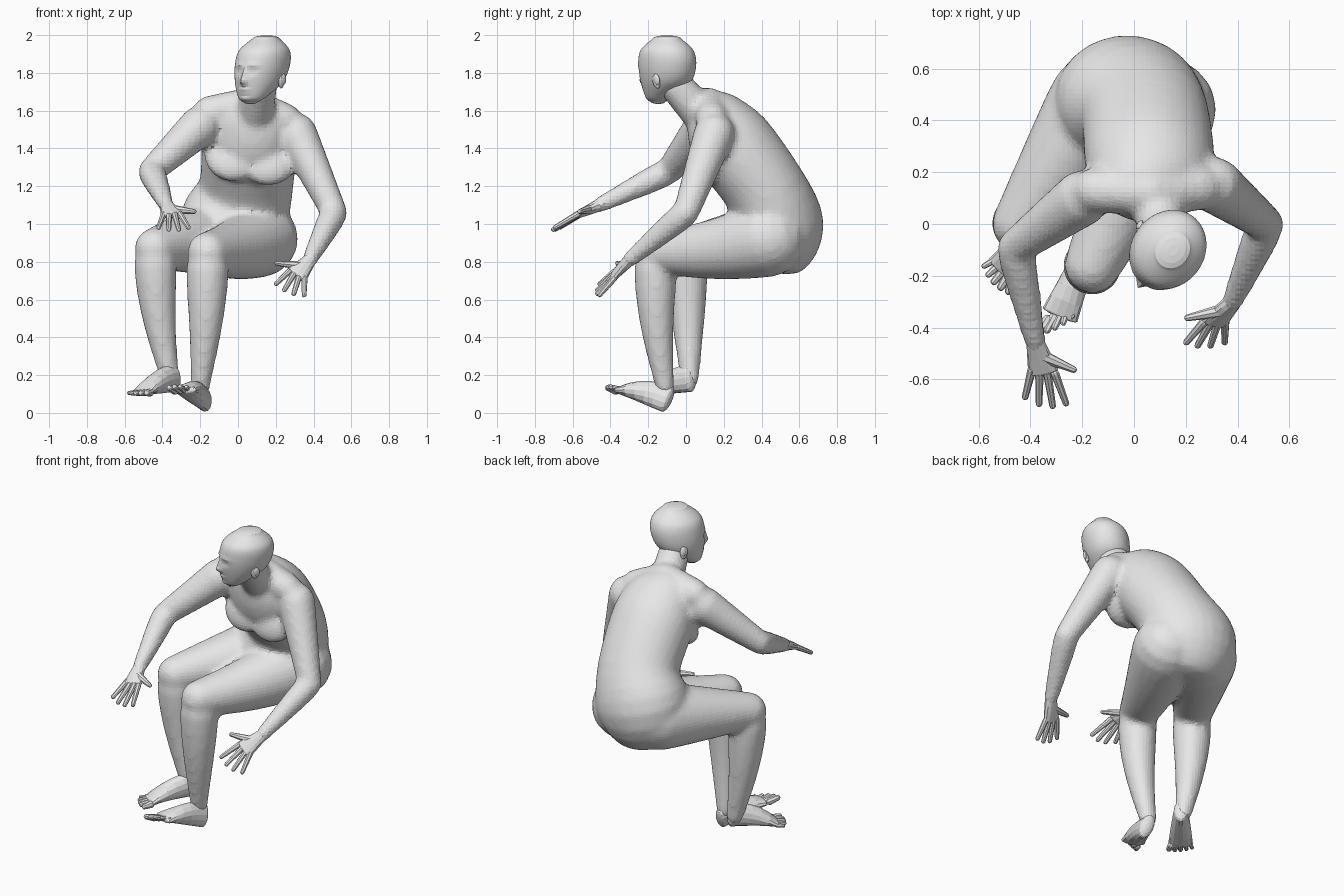
import bpy, bmesh, math
from mathutils import Vector, Matrix

default_cube = bpy.data.objects.get("Cube")
if default_cube:
    bpy.data.objects.remove(default_cube, do_unlink=True)

grey = (0.8, 0.8, 0.8, 1)
skin = bpy.data.materials.new("plain grey")
skin.use_nodes = True
skin.diffuse_color = grey
skin.node_tree.nodes["Principled BSDF"].inputs["Base Color"].default_value = grey


def spline(rows, steps):
    """Catmull-Rom interpolation through rows of (x, y, z, half width, half depth)."""
    padded = [rows[0], *rows, rows[-1]]
    result = []
    for i in range(len(rows) - 1):
        for step in range(steps):
            t = step / steps
            result.append([b + t / 2 * (c - a + t * (2 * a - 5 * b + 4 * c - d
                                                     + t * (3 * b - a - 3 * c + d)))
                           for a, b, c, d in zip(*padded[i:i + 4])])
    return result + [rows[-1]]


def loft(bm, rows, across=(1, 0, 0), sides=16, dome=1.0, axis=None):
    """Tube of elliptical rings along a path, with rounded ends."""
    centres = [Vector(row[:3]) for row in rows]
    last = len(rows) - 1
    rings = []
    for i, (centre, row) in enumerate(zip(centres, rows)):
        along = axis or centres[min(i + 1, last)] - centres[max(i - 1, 0)]
        rings.append((centre, along.normalized(), row[3], row[4]))

    def rounded_end(ring, sign):
        centre, along, wide, deep = ring
        bulge = along * sign * dome * min(wide, deep)
        angles = [math.radians(deg) for deg in (25, 50, 75)]
        return [(centre + bulge * math.sin(k), along, wide * math.cos(k), deep * math.cos(k))
                for k in angles]

    rings = rounded_end(rings[0], -1)[::-1] + rings + rounded_end(rings[-1], 1)
    loops = []
    for centre, along, wide, deep in rings:
        u = Vector(across)
        u = (u - along * u.dot(along)).normalized()
        v = along.cross(u)
        turns = [math.tau * k / sides for k in range(sides)]
        loops.append([bm.verts.new(centre + u * wide * math.cos(w) + v * deep * math.sin(w))
                      for w in turns])
    for low, high in zip(loops, loops[1:]):
        for k in range(sides):
            n = (k + 1) % sides
            bm.faces.new((low[k], low[n], high[n], high[k]))
    bm.faces.new(loops[0][::-1])
    bm.faces.new(loops[-1])


def limb(bm, start, end, thick, thin, muscle=0.0, bow=(0, 0, 0), steps=8, **options):
    """Tapered limb between two joints, swelling by muscle in its upper half and curving by bow."""
    start, end, bow = Vector(start), Vector(end), Vector(bow)
    rows = []
    for i in range(steps + 1):
        t = i / steps
        radius = thick + (thin - thick) * t + muscle * math.sin(math.pi * math.sqrt(t))
        centre = start.lerp(end, t) + bow * math.sin(math.pi * t)
        rows.append((*centre, radius, radius))
    loft(bm, rows, **options)


def ellipsoid(bm, centre, size, tilt):
    matrix = (Matrix.Translation(centre) @ Matrix.Rotation(tilt, 4, 'X')
              @ Matrix.Diagonal((*size, 1)))
    bmesh.ops.create_uvsphere(bm, u_segments=16, v_segments=10, radius=1, matrix=matrix)


def finish(bm, name):
    bmesh.ops.recalc_face_normals(bm, faces=bm.faces[:])
    mesh = bpy.data.meshes.new(name)
    bm.to_mesh(mesh)
    bm.free()
    mesh.materials.append(skin)
    obj = bpy.data.objects.new(name, mesh)
    bpy.context.scene.collection.objects.link(obj)
    return obj


def digits(bm, middle, across, forward, count, gap, flare, radius, growth=0.0):
    """Fan of fingers or toes; the middle ones reach furthest."""
    for i in range(count):
        offset = i - (count - 1) / 2
        root = middle + across * gap * offset
        tip = middle + across * flare * offset + forward * (1 - 0.07 * offset ** 2)
        thick = radius + growth * i
        limb(bm, root, tip, thick, thick * 0.75, steps=3, across=across, sides=8)


# Joints of the pose
right_elbow, right_wrist = (-0.46, -0.09, 1.28), (-0.38, -0.46, 1.1)
left_elbow, left_wrist = (0.51, 0, 1.06), (0.38, -0.3, 0.81)
right_knee, right_ankle = (-0.44, 0, 0.87), (-0.36, 0.02, 0.18)
left_knee, left_ankle = (-0.16, -0.16, 0.85), (-0.2, -0.11, 0.13)

# Torso, from the seat up to the base of the neck
body = bmesh.new()
trunk = [(-0.03, 0.43, 0.88, 0.25, 0.24), (-0.02, 0.47, 1, 0.29, 0.26),
         (0.04, 0.42, 1.18, 0.25, 0.22), (0.06, 0.24, 1.43, 0.25, 0.22),
         (0.06, 0.14, 1.58, 0.2, 0.16), (0.07, 0.09, 1.65, 0.12, 0.09)]
loft(body, spline(trunk, 4), across=(1, -0.1, 0), sides=28, dome=0.5)
# shoulder yoke, both halves
for shoulder in ((-0.15, 0.13, 1.59), (0.25, 0.14, 1.55)):
    limb(body, (0.06, 0.12, 1.64), shoulder, 0.085, 0.09, across=(0, 1, 0))
# neck
limb(body, (0.09, 0.07, 1.59), (0.12, -0.06, 1.74), 0.1, 0.09)
# chest muscles
for centre in ((-0.02, 0.14, 1.36), (0.16, 0.14, 1.34)):
    ellipsoid(body, centre, (0.16, 0.08, 0.15), -0.5)
# arms
limb(body, (-0.2, 0.1, 1.52), right_elbow, 0.11, 0.07)
limb(body, right_elbow, right_wrist, 0.07, 0.042, 0.006)
limb(body, (0.31, 0.15, 1.48), left_elbow, 0.11, 0.07)
limb(body, left_elbow, left_wrist, 0.07, 0.042, 0.006)
# legs
limb(body, (-0.13, 0.47, 0.93), right_knee, 0.2, 0.11, 0.005, sides=20)
limb(body, right_knee, right_ankle, 0.1, 0.05, 0.022, bow=(-0.02, 0, 0))
limb(body, (0.12, 0.44, 0.92), left_knee, 0.2, 0.11, 0.005, bow=(0, 0, -0.02), sides=20)
limb(body, left_knee, left_ankle, 0.1, 0.05, 0.022, bow=(0.01, -0.02, 0))
body = finish(body, "body")
fuse = body.modifiers.new("fuse", 'REMESH')
fuse.mode = 'VOXEL'
fuse.voxel_size = 0.019
soften = body.modifiers.new("soften", 'SMOOTH')
soften.factor = 0.5
soften.iterations = 7

# Head: rows are height, face, back of skull, half width
head = bmesh.new()
skull = [(1.645, -0.11, -0.04, 0.04), (1.67, -0.135, 0, 0.075), (1.75, -0.155, 0.12, 0.12),
         (1.84, -0.16, 0.16, 0.138), (1.92, -0.14, 0.15, 0.128), (1.98, -0.07, 0.09, 0.07)]
rows = [(0, (face + back) / 2, z, wide, (back - face) / 2) for z, face, back, wide in skull]
loft(head, spline(rows, 7), sides=56, dome=0.27, axis=Vector((0, 0, 1)))
# Face relief: side offset, height, width, tallness, push
features = {
    "nose tip": (0, 1.755, 0.02, 0.02, 0.026),
    "nose bridge": (0, 1.79, 0.014, 0.03, 0.016),
    "brow": (0.045, 1.84, 0.035, 0.014, 0.005),
    "eye socket": (0.04, 1.81, 0.024, 0.018, -0.013),
    "eyeball": (0.04, 1.81, 0.015, 0.01, 0.008),
    "upper lip": (0, 1.713, 0.03, 0.007, 0.007),
    "lower lip": (0, 1.695, 0.03, 0.007, 0.007),
    "chin": (0, 1.66, 0.03, 0.015, 0.008),
}
for vert in head.verts:
    x, y, z = vert.co
    if y < -0.03:
        for side, height, wide, tall, push in features.values():
            sideways = (abs(x) - side) / wide
            upward = (z - height) / tall
            vert.co.y -= push * math.exp(-sideways ** 2 - upward ** 2)
# ears
for side in (-1, 1):
    ellipsoid(head, (side * 0.125, 0.01, 1.755), (0.013, 0.022, 0.038), 0.2)
    ellipsoid(head, (side * 0.133, 0.018, 1.765), (0.011, 0.019, 0.03), 0.2)
# the head leans a little to its right
for vert in head.verts:
    vert.co.x += 0.12 * (vert.co.z - 1.85)
head.transform(Matrix.Translation((0.13, -0.1, 0)) @ Matrix.Rotation(math.radians(-35), 4, 'Z'))
finish(head, "head")


def hand(name, wrist, knuckles, across, forward):
    """Palm, four fingers and a thumb; across points to the thumb side."""
    bm = bmesh.new()
    wrist, knuckles, forward = Vector(wrist), Vector(knuckles), Vector(forward)
    across = Vector(across).normalized()
    palm = []
    for i in range(5):
        t = i / 4
        palm.append((*wrist.lerp(knuckles, t), 0.036 + 0.024 * t, 0.034 - 0.014 * t))
    loft(bm, palm, across=across, sides=12, dome=0.6)
    digits(bm, knuckles, across, forward, count=4, gap=0.03, flare=0.053, radius=0.017)
    thumb_tip = knuckles + across * 0.12 - forward * 0.2
    limb(bm, wrist.lerp(knuckles, 0.4), thumb_tip, 0.027, 0.013, steps=4, across=forward, sides=8)
    finish(bm, name)


hand("right_hand", right_wrist, (-0.35, -0.57, 1.05), (1, -0.15, 0), (0.01, -0.13, -0.08))
hand("left_hand", left_wrist, (0.31, -0.38, 0.73), (-1, 0, 0.4), (-0.04, -0.09, -0.09))


def foot(name, heel, ball, across):
    """Sole and five toes; heel and ball lie on the underside, across points to the big toe."""
    bm = bmesh.new()
    heel, ball = Vector(heel), Vector(ball)
    across = Vector(across).normalized()
    rows = []
    for i in range(6):
        t = i / 5
        wide, tall = 0.042 + 0.03 * t, 0.074 - 0.054 * t * t
        x, y, z = heel.lerp(ball, t)
        rows.append((x, y, z + tall, wide, tall))
    loft(bm, rows, across=across, sides=14, dome=0.6)
    toes = ball + Vector((0, 0, 0.018))
    forward = (ball - heel).normalized() * 0.055
    digits(bm, toes, across, forward, count=5, gap=0.027, flare=0.034, radius=0.014, growth=0.002)
    finish(bm, name)


foot("left_foot", (-0.18, -0.1, 0), (-0.285, -0.35, 0.1), (-0.9, -0.4, 0))
foot("right_foot", (-0.34, 0.02, 0.11), (-0.505, -0.18, 0.09), (0.7, -0.7, 0))
